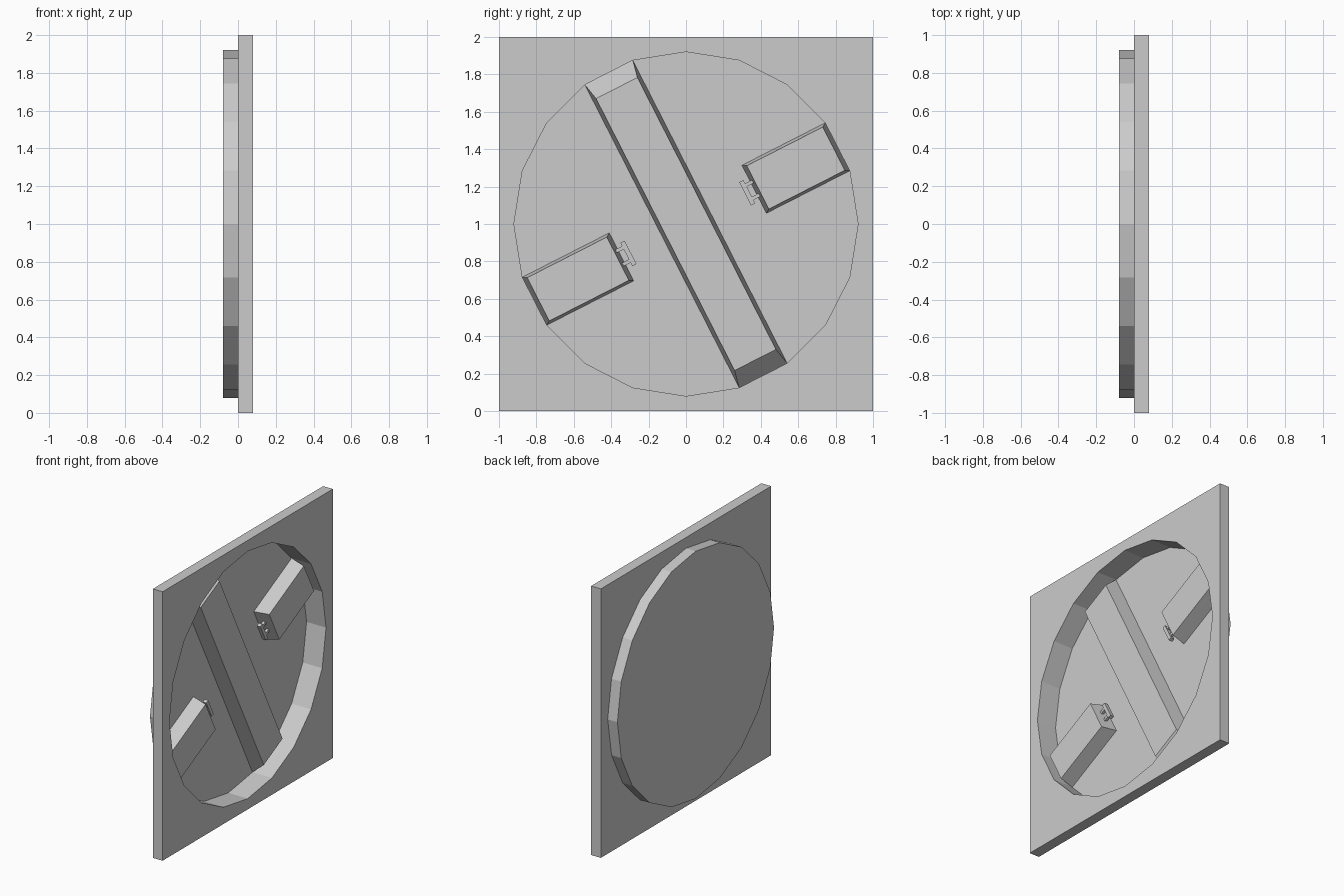
import bpy, bmesh
from math import sin, cos, pi, radians

if "Cube" in bpy.data.objects:
    bpy.data.objects.remove(bpy.data.objects["Cube"])

TILT = radians(27)            # the fittings share one tilted frame (u, v)
R, SIDES = 0.92, 20
FRONT, FLOOR, TOP = 0.08, -0.08, 0.03


def place(x, u, v):
    return (x, u * cos(TILT) - v * sin(TILT), 1 + u * sin(TILT) + v * cos(TILT))


def finish(name, bm):
    bmesh.ops.recalc_face_normals(bm, faces=bm.faces[:])
    me = bpy.data.meshes.new(name)
    bm.to_mesh(me)
    bm.free()
    ob = bpy.data.objects.new(name, me)
    bpy.context.collection.objects.link(ob)
    return ob


def circle(bm, x):
    return [bm.verts.new((x, R * cos(2 * pi * i / SIDES), 1 + R * sin(2 * pi * i / SIDES)))
            for i in range(SIDES)]


def loop_edges(bm, vs):
    return [bm.edges.new((vs[i - 1], vs[i])) for i in range(len(vs))]


def block(name, u0, u1, v0, v1, x0, x1, du=0.0, dv=0.0, base=True):
    """Box in the tilted frame whose front face is inset by du and dv."""
    bm = bmesh.new()
    lo = [bm.verts.new(place(x0, u, v)) for u, v in
          ((u0, v0), (u1, v0), (u1, v1), (u0, v1))]
    hi = [bm.verts.new(place(x1, u, v)) for u, v in
          ((u0 + du, v0 + dv), (u1 - du, v0 + dv), (u1 - du, v1 - dv), (u0 + du, v1 - dv))]
    bm.faces.new(hi)
    if base:
        bm.faces.new(lo[::-1])
    for i in range(4):
        bm.faces.new((lo[i - 1], lo[i], hi[i], hi[i - 1]))
    return finish(name, bm)


# Square plate with a round hole
bm = bmesh.new()
square = [bm.verts.new((0, y, z)) for y, z in ((-1, 0), (1, 0), (1, 2), (-1, 2))]
edges = loop_edges(bm, square) + loop_edges(bm, circle(bm, 0))
bmesh.ops.triangle_fill(bm, use_beauty=True, use_dissolve=False, edges=edges, normal=(1, 0, 0))
ext = bmesh.ops.extrude_face_region(bm, geom=bm.faces[:])
bmesh.ops.translate(bm, vec=(FRONT, 0, 0),
                    verts=[g for g in ext["geom"] if isinstance(g, bmesh.types.BMVert)])
finish("square_plate", bm)

# Shallow round pan behind the hole
bm = bmesh.new()
rim, floor = circle(bm, 0), circle(bm, FLOOR)
bm.faces.new(floor)
for i in range(SIDES):
    bm.faces.new((floor[i - 1], floor[i], rim[i], rim[i - 1]))
finish("round_pan", bm)

# Long cross bar with sloped ends
A, H = R * cos(pi / SIDES), R * sin(pi / SIDES)
block("cross_bar", -H, H, -A, A, FLOOR, TOP, 0.02, 0.093, base=False)

# Two latch boxes, each with a small pull handle on its inner end
for side, s, inner in (("right", 1, 0.409), ("left", -1, 0.387)):
    def span(a, b):
        return sorted((s * a, s * b))
    block(f"latch_box_{side}", *span(inner, A), -H, H, FLOOR, TOP, 0.022, 0.014, base=False)
    block(f"latch_handle_{side}", *span(inner - 0.054, inner - 0.029), -0.07, 0.07, -0.045, -0.015)
    for n, v in enumerate((-0.04, 0.04)):
        block(f"handle_post_{side}_{n}", *span(inner - 0.03, inner + 0.012),
              v - 0.01, v + 0.01, -0.04, -0.02)
